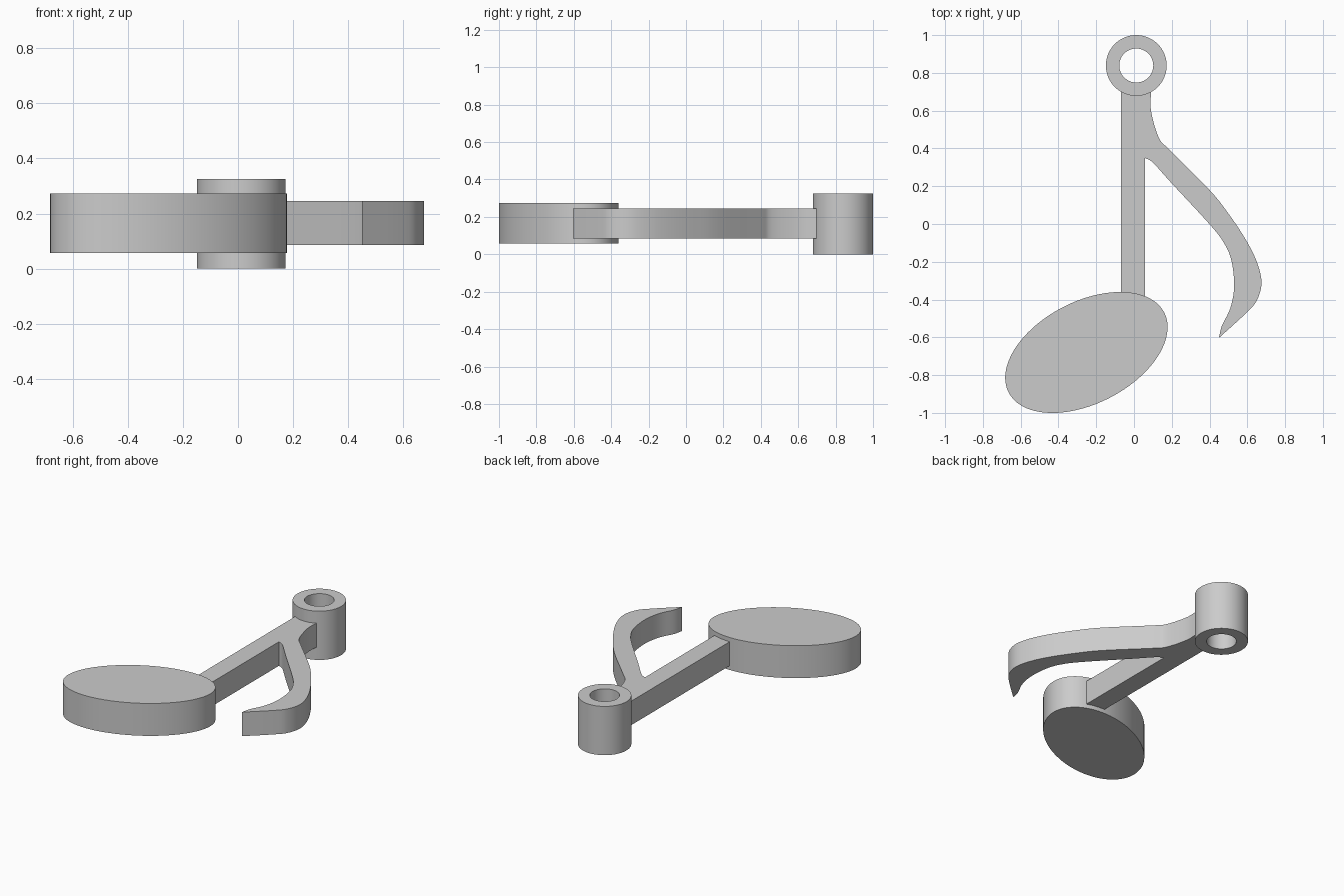
import bpy, bmesh
from math import pi, radians, cos, sin
from mathutils import Vector, Matrix

cube = bpy.data.objects.get("Cube")
if cube:
    bpy.data.objects.remove(cube, do_unlink=True)

grey = bpy.data.materials.new("plain_grey")
grey.use_nodes = True
grey.diffuse_color = (0.6, 0.6, 0.6, 1)
grey.node_tree.nodes["Principled BSDF"].inputs["Base Color"].default_value = (0.6, 0.6, 0.6, 1)


def finish(name, bm):
    """Turn a bmesh into a shaded object."""
    bmesh.ops.recalc_face_normals(bm, faces=bm.faces)
    mesh = bpy.data.meshes.new(name)
    bm.to_mesh(mesh)
    bm.free()
    mesh.materials.append(grey)
    obj = bpy.data.objects.new(name, mesh)
    bpy.context.collection.objects.link(obj)
    bpy.ops.object.select_all(action="DESELECT")
    obj.select_set(True)
    bpy.context.view_layer.objects.active = obj
    bpy.ops.object.shade_smooth_by_angle(angle=radians(30))
    return obj


def prism(name, outline, bottom, top):
    """Extrude a flat outline between two heights."""
    bm = bmesh.new()
    face = bm.faces.new([bm.verts.new((x, y, bottom)) for x, y in outline])
    geom = bmesh.ops.extrude_face_region(bm, geom=[face])["geom"]
    verts = [v for v in geom if isinstance(v, bmesh.types.BMVert)]
    bmesh.ops.translate(bm, verts=verts, vec=(0, 0, top - bottom))
    return finish(name, bm)


def smooth_path(points, steps=5):
    """Sample a smooth curve through the points."""
    p = [Vector(q) for q in points]
    p = [2 * p[0] - p[1]] + p + [2 * p[-1] - p[-2]]
    out = []
    for a, b, c, d in zip(p, p[1:], p[2:], p[3:]):
        for i in range(steps):
            t = i / steps
            out.append(0.5 * (2 * b + (c - a) * t + (2 * a - 5 * b + 4 * c - d) * t * t
                              + (3 * b - a - 3 * c + d) * t ** 3))
    return out + [p[-2]]


# Oval note head, tilted in plan
tilt = Matrix.Rotation(radians(27.2), 2)
centre = Vector((-0.252, -0.68))
oval = [centre + tilt @ Vector((0.463 * cos(a), 0.27 * sin(a)))
        for a in (2 * pi * i / 96 for i in range(96))]
prism("note_head", oval, 0.057, 0.273)

# Stem and curved flag, one continuous outline
flag_outer = smooth_path([(0.09, 0.70), (0.09, 0.60), (0.13, 0.46), (0.19, 0.39), (0.40, 0.18),
                          (0.50, 0.055), (0.59, -0.08), (0.65, -0.20), (0.675, -0.31),
                          (0.65, -0.405), (0.59, -0.475), (0.45, -0.603)])
flag_inner = smooth_path([(0.45, -0.603), (0.465, -0.54), (0.51, -0.445), (0.53, -0.33),
                          (0.515, -0.19), (0.47, -0.09), (0.39, 0.01), (0.20, 0.215),
                          (0.10, 0.325), (0.057, 0.35)])
stem = [(0.057, -0.42), (-0.07, -0.42), (-0.07, 0.70)]
prism("stem_and_flag", flag_outer + flag_inner[1:] + stem, 0.085, 0.245)

# Hanging ring, a rectangular section spun round its axis
bm = bmesh.new()
section = [bm.verts.new((0.012 + r, 0.839, z))
           for r, z in ((0.09, 0), (0.161, 0), (0.161, 0.325), (0.09, 0.325))]
edges = [bm.edges.new((section[i], section[(i + 1) % 4])) for i in range(4)]
bmesh.ops.spin(bm, geom=section + edges, cent=(0.012, 0.839, 0), axis=(0, 0, 1),
               angle=2 * pi, steps=64, use_merge=True)
bmesh.ops.remove_doubles(bm, verts=bm.verts, dist=0.0001)
finish("hanging_ring", bm)
